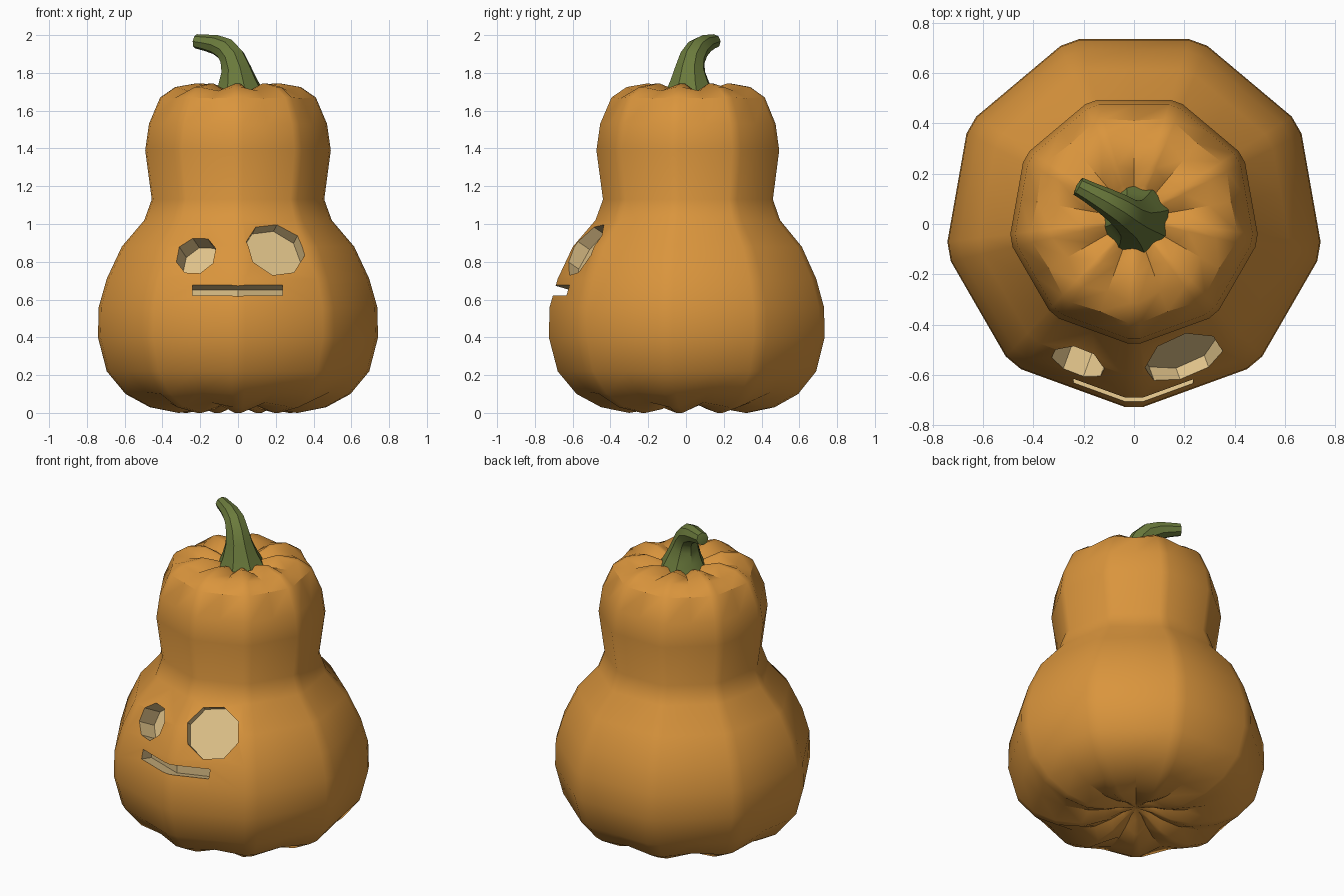
import bpy, bmesh, math
from mathutils import Vector

if "Cube" in bpy.data.objects:
    bpy.data.objects.remove(bpy.data.objects["Cube"])


def material(name, rgb):
    m = bpy.data.materials.new(name)
    m.diffuse_color = (*rgb, 1)
    m.use_nodes = True
    m.node_tree.nodes["Principled BSDF"].inputs["Base Color"].default_value = m.diffuse_color
    return m


ORANGE = material("orange_skin", (0.70, 0.30, 0.046))
CREAM = material("cream_flesh", (0.74, 0.54, 0.25))
GREEN = material("green_stem", (0.145, 0.195, 0.045))
CY = 0.02          # axis of the nine-lobed body sits slightly behind the origin


def new_object(name, bm, mats):
    bmesh.ops.recalc_face_normals(bm, faces=bm.faces)
    me = bpy.data.meshes.new(name)
    bm.to_mesh(me)
    bm.free()
    for m in mats:
        me.materials.append(m)
    ob = bpy.data.objects.new(name, me)
    bpy.context.collection.objects.link(ob)
    return ob


def skin_rings(bm, rings, first, last):
    """Bridge closed rings of points; close both ends on a centre point."""
    vs = [[bm.verts.new(p) for p in ring] for ring in rings]
    n = len(vs[0])
    for a, b in zip(vs, vs[1:]):
        for i in range(n):
            j = (i + 1) % n
            bm.faces.new((a[i], a[j], b[j], b[i]))
    for ring, tip in ((vs[0], first), (vs[-1], last)):
        c = bm.verts.new(tip)
        for i in range(n):
            bm.faces.new((ring[i], ring[(i + 1) % n], c))


def smooth(ob, angle):
    bpy.ops.object.select_all(action='DESELECT')
    ob.select_set(True)
    bpy.context.view_layer.objects.active = ob
    bpy.ops.object.shade_smooth_by_angle(angle=math.radians(angle))


# Body profile: ridge radius, height, groove pinch, groove height shift
PROFILE = [
    (0.10, 0.06, 0.10, 0.02), (0.20, 0.02, 0.12, 0.035), (0.32, 0.0, 0.10, 0.04),
    (0.47, 0.03, 0.06, 0.025), (0.60, 0.10, 0.02, 0.01), (0.70, 0.22, 0, 0),
    (0.747, 0.40, 0, 0), (0.743, 0.56, 0, 0), (0.70, 0.71, 0, 0),
    (0.62, 0.88, 0, 0), (0.50, 1.02, 0, 0), (0.46, 1.13, 0, 0),
    (0.495, 1.39, 0, 0), (0.475, 1.53, 0, 0), (0.415, 1.67, 0.015, -0.005),
    (0.335, 1.725, 0.05, -0.02), (0.22, 1.745, 0.08, -0.045),
    (0.14, 1.72, 0.08, -0.035), (0.08, 1.695, 0, -0.01),
]
rings = []
for r, z, pinch, dz in PROFILE:
    ring = []
    for k in range(9):
        ridge = math.radians(-90 + 40 * k)
        for off in (-3, 3, 20):
            a = ridge + math.radians(off)
            groove = off == 20
            rr = r * math.cos(math.radians(17)) * (1 - pinch) if groove else r
            ring.append((rr * math.cos(a), CY + rr * math.sin(a), z + (dz if groove else 0)))
    rings.append(ring)
bm = bmesh.new()
skin_rings(bm, rings, (0, CY, 0.08), (0, CY, 1.69))
body = new_object("pumpkin_body", bm, [ORANGE, CREAM])


# Face cutters, all in cream so that the cut walls turn cream
def carve(name, bm):
    for f in bm.faces:
        f.material_index = 1
    cutter = new_object(name, bm, [ORANGE, CREAM])
    cutter.hide_render = True
    mod = body.modifiers.new(name, 'BOOLEAN')
    mod.operation = 'DIFFERENCE'
    mod.solver = 'EXACT'
    mod.object = cutter
    bpy.context.view_layer.objects.active = body
    bpy.ops.object.modifier_apply(modifier=name)
    bpy.data.objects.remove(cutter)


def carve_eye(name, x, z, body_r, radius, tilt, depth, turn):
    side = math.copysign(math.radians(20), x)
    t = math.radians(tilt)
    y = CY + (abs(x) * math.sin(abs(side)) - body_r * math.cos(math.radians(17))) / math.cos(side)
    n = Vector((math.sin(side) * math.cos(t), -math.cos(side) * math.cos(t), math.sin(t)))
    u = Vector((0, 0, 1)).cross(n).normalized()
    v = n.cross(u)
    c = Vector((x, y, z))
    rings = []
    for d in (-depth, 0.15):
        rings.append([c + n * d + radius * (u * math.cos(a) + v * math.sin(a))
                      for a in (math.radians(turn + 45 * i) for i in range(8))])
    bm = bmesh.new()
    skin_rings(bm, rings, c - n * depth, c + n * 0.15)
    carve(name, bm)


carve_eye("left_eye_hole", -0.222, 0.835, 0.641, 0.112, 27, 0.12, 20)
carve_eye("right_eye_hole", 0.20, 0.873, 0.623, 0.162, 33, 0.08, 30)

# Mouth slot: a chevron that follows the two front facets
rings = []
for x in (-0.24, 0, 0.235):
    y = -0.698 + abs(x) * 0.364
    rings.append([(x, y - d, 0.645 + h + 0.29 * d)
                  for d, h in ((0.1, -0.03), (0.1, 0.03), (-0.08, 0.03), (-0.08, -0.03))])
bm = bmesh.new()
mid = [sum((Vector(p) for p in rings[i]), Vector()) / 4 for i in (0, -1)]
skin_rings(bm, rings, mid[0], mid[1])
carve("mouth_slot", bm)
smooth(body, 35)

# Stem: bent tapering tube, (x, y, z, radius)
PATH = [(0.005, 0.02, 1.69, 0.138), (0.0, 0.02, 1.75, 0.108), (-0.01, 0.022, 1.82, 0.082),
        (-0.03, 0.035, 1.88, 0.070), (-0.065, 0.062, 1.925, 0.062),
        (-0.12, 0.095, 1.95, 0.052), (-0.175, 0.125, 1.96, 0.043), (-0.222, 0.15, 1.967, 0.038)]
pts = [Vector(p[:3]) for p in PATH]
rings = []
for i, p in enumerate(pts):
    t = (pts[min(i + 1, len(pts) - 1)] - pts[max(i - 1, 0)]).normalized()
    u = Vector((0.5, 0.86, 0)).cross(t).normalized()
    v = t.cross(u)
    rings.append([p + PATH[i][3] * (u * math.cos(a) + v * math.sin(a))
                  for a in (math.tau * k / 8 for k in range(8))])
bm = bmesh.new()
skin_rings(bm, rings, pts[0], pts[-1] + Vector((-0.006, 0.004, 0)))
stem = new_object("stem", bm, [GREEN])
smooth(stem, 40)
